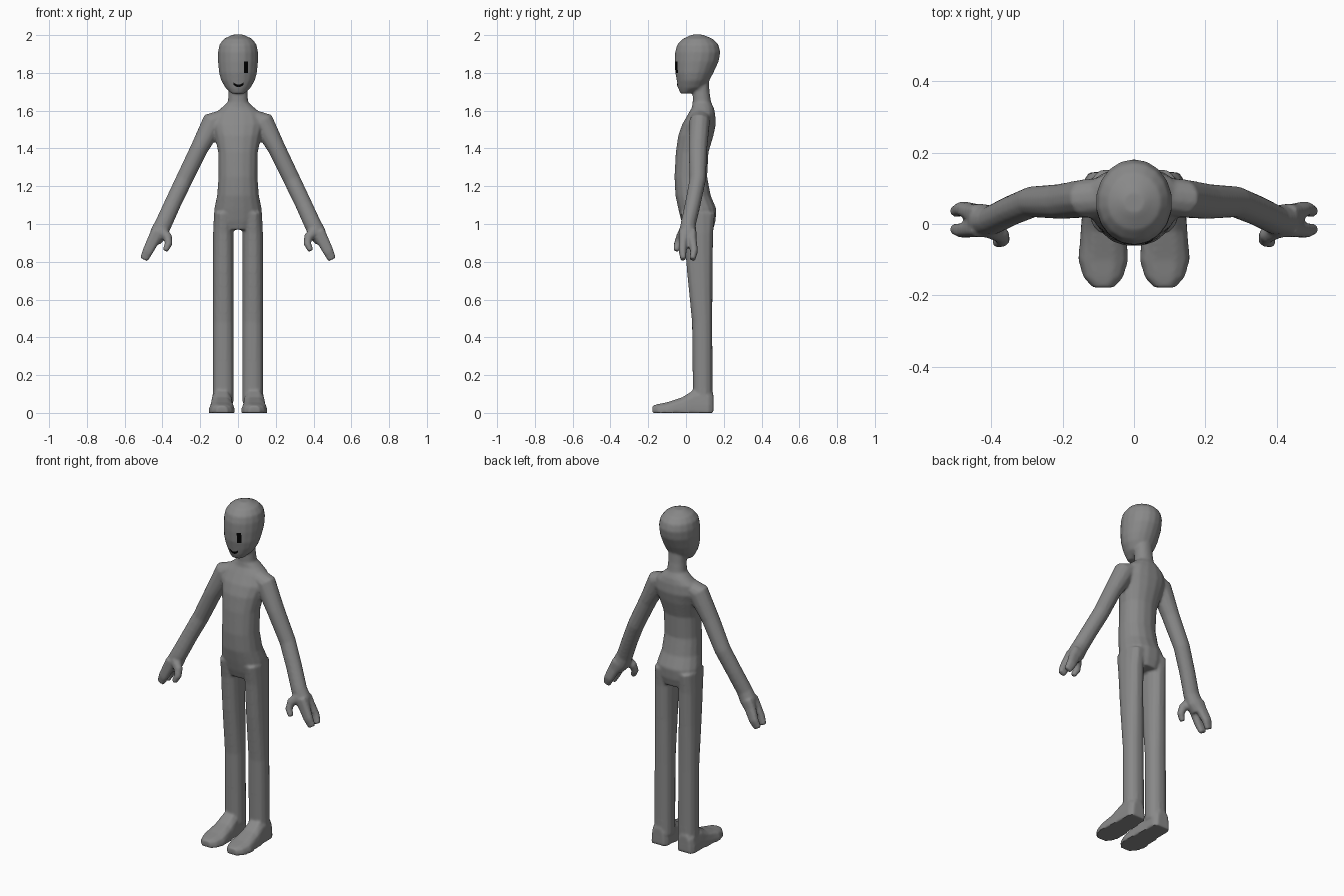
import bpy, bmesh, math
from mathutils import Vector
from mathutils.bvhtree import BVHTree

if "Cube" in bpy.data.objects:
    bpy.data.objects.remove(bpy.data.objects["Cube"])


def material(name, value):
    m = bpy.data.materials.new(name)
    m.diffuse_color = (value, value, value, 1)
    m.use_nodes = True
    m.node_tree.nodes["Principled BSDF"].inputs["Base Color"].default_value = m.diffuse_color
    return m


GREY = material("mid_grey", 0.25)
BLACK = material("black", 0.0)


def loft(bm, rings):
    """Bridge closed rings of points and cap both ends."""
    loops = [[bm.verts.new(p) for p in r] for r in rings]
    n = len(loops[0])
    for a, b in zip(loops, loops[1:]):
        for i in range(n):
            j = (i + 1) % n
            bm.faces.new((a[i], a[j], b[j], b[i]))
    bm.faces.new(loops[0])
    bm.faces.new(loops[-1])


def ring(centre, u, v, n=14, power=2.0):
    """Super-ellipse around centre with half axes u and v."""
    pts = []
    for i in range(n):
        a = 2 * math.pi * (i + 0.5) / n
        c, s = math.cos(a), math.sin(a)
        c = math.copysign(abs(c) ** (2 / power), c)
        s = math.copysign(abs(s) ** (2 / power), s)
        pts.append(Vector(centre) + u * c + v * s)
    return pts


def upright(bm, stations, x=0, n=14, power=2.0):
    """Stations are (z, front y, back y, half width)."""
    loft(bm, [ring((x, (f + b) / 2, z), Vector((w, 0, 0)), Vector((0, (b - f) / 2, 0)), n, power)
              for z, f, b, w in stations])


def limb(bm, side, stations, n=12, power=2.0):
    """Stations are (x, y, z, radius across, radius in depth) along a path."""
    pts = [Vector((side * s[0], s[1], s[2])) for s in stations]
    rings = []
    for i, s in enumerate(stations):
        t = pts[min(i + 1, len(pts) - 1)] - pts[max(i - 1, 0)]
        u = Vector((t.z, 0, -t.x)).normalized()
        v = t.cross(u).normalized()
        rings.append(ring(pts[i], u * s[3], v * s[4], n, power))
    loft(bm, rings)


bm = bmesh.new()

# head
upright(bm, [(1.69, -.03, .02, .034), (1.72, -.042, .10, .066), (1.76, -.049, .124, .09),
             (1.80, -.057, .145, .101), (1.86, -.06, .173, .107), (1.91, -.058, .182, .107),
             (1.95, -.047, .172, .099), (1.98, -.018, .142, .076), (2.002, .03, .09, .03)], n=18)

# neck and torso
upright(bm, [(1.78, .03, .12, .05), (1.70, .035, .125, .05), (1.645, .035, .133, .054),
             (1.615, .03, .148, .088), (1.585, .012, .155, .125), (1.53, -.02, .159, .14),
             (1.47, -.042, .147, .125), (1.38, -.055, .12, .106), (1.25, -.062, .113, .104),
             (1.15, -.057, .132, .112), (1.08, -.042, .162, .127), (1.02, -.027, .158, .127),
             (.97, -.01, .145, .10)], n=16, power=2.2)

for side in (-1, 1):
    # legs
    upright(bm, [(1.06, -.03, .155, .050), (.95, -.012, .145, .055), (.75, .004, .142, .055),
                 (.48, .031, .14, .055), (.06, .036, .142, .057)], x=side * .078, n=12, power=2.3)

    # feet: (y, half width, height) of a flat-soled section
    section = [(-1, 0), (-.97, .35), (-.85, .75), (-.45, 1), (.45, 1), (.85, .75), (.97, .35), (1, 0)]
    loft(bm, [[Vector((side * .086 + w * u, y, h * v)) for u, v in section]
              for y, w, h in [(.145, .04, .10), (.12, .056, .12), (.04, .059, .12), (-.02, .064, .082),
                              (-.10, .071, .056), (-.15, .056, .046), (-.178, .03, .038)]])

    # arm and palm
    limb(bm, side, [(.07, .08, 1.575, .035, .05), (.13, .072, 1.54, .062, .055), (.205, .063, 1.40, .048, .050),
                    (.285, .062, 1.235, .046, .044), (.345, .037, 1.11, .045, .042), (.395, .012, 1.0, .046, .041),
                    (.42, .01, .95, .048, .045), (.443, .012, .905, .033, .045)])

    # two fingers
    for y0, y1 in ((.033, .043), (-.014, -.018)):
        limb(bm, side, [(.425, y0, .96, .036, .024), (.448, y0, .915, .034, .024),
                        (.478, y1, .855, .029, .021), (.498, y1 * .8, .812, .023, .015)], n=8, power=2.6)

    # thumb
    limb(bm, side, [(.41, -.012, .965, .032, .026), (.372, -.03, .93, .026, .024),
                    (.367, -.044, .895, .021, .021), (.386, -.052, .858, .016, .016)], n=8)

bmesh.ops.recalc_face_normals(bm, faces=bm.faces)
mesh = bpy.data.meshes.new("body")
bm.to_mesh(mesh)
bm.free()
body = bpy.data.objects.new("body", mesh)
bpy.context.collection.objects.link(body)
mesh.materials.append(GREY)

# fuse the parts into one skin with soft joints
remesh = body.modifiers.new("fuse", 'REMESH')
remesh.mode = 'VOXEL'
remesh.voxel_size = 0.007
remesh.use_smooth_shade = True
soften = body.modifiers.new("soften", 'SMOOTH')
soften.factor = 0.5
soften.iterations = 5
bpy.context.view_layer.objects.active = body
body.select_set(True)
for name in ("fuse", "soften"):
    bpy.ops.object.modifier_apply(modifier=name)
bpy.ops.object.shade_smooth_by_angle(angle=math.radians(45))

skin = BVHTree.FromObject(body, bpy.context.evaluated_depsgraph_get())


def face_mark(name, half, x0, low, high, cols, rows):
    """Thin mark that follows the face; low and high give z over t in -1..1."""
    m = bmesh.new()
    grid = []
    for i in range(cols + 1):
        t = 2 * i / cols - 1
        col = []
        for j in range(rows + 1):
            x, z = x0 + half * t, low(t) + (high(t) - low(t)) * j / rows
            hit = skin.ray_cast(Vector((x, -1, z)), Vector((0, 1, 0)))[0]
            col.append(m.verts.new((x, (hit.y if hit else -.04) - .003, z)))
        grid.append(col)
    for a, b in zip(grid, grid[1:]):
        for j in range(rows):
            m.faces.new((a[j], b[j], b[j + 1], a[j + 1]))
    me = bpy.data.meshes.new(name)
    m.to_mesh(me)
    m.free()
    me.materials.append(BLACK)
    bpy.context.collection.objects.link(bpy.data.objects.new(name, me))


# one eye and a smile
face_mark("eye", .011, .042, lambda t: 1.80, lambda t: 1.86, 4, 8)
face_mark("mouth", .027, .003, lambda t: 1.724 + .014 * t * t, lambda t: 1.738 + .012 * t * t, 10, 3)
